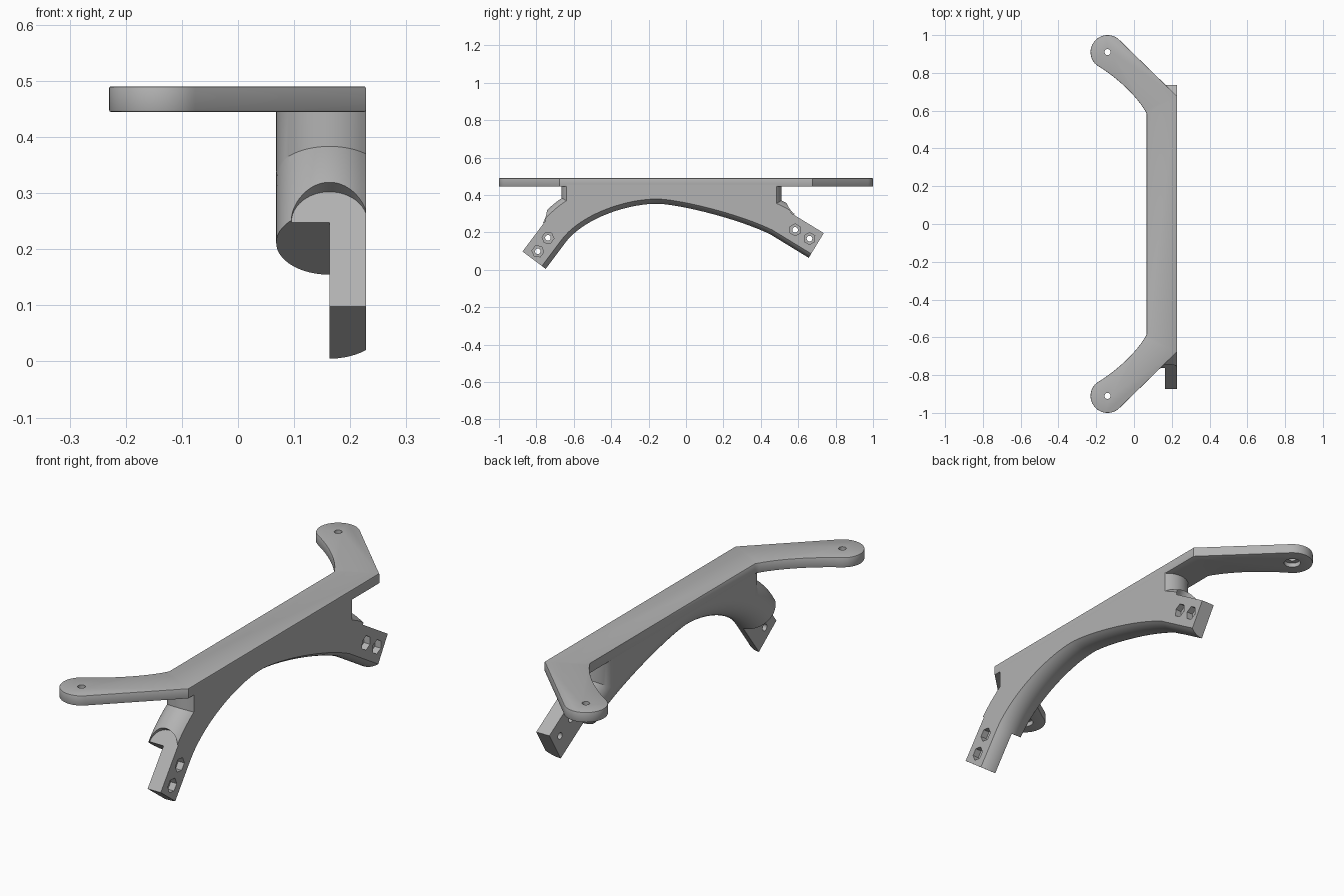
import bpy, bmesh
from math import pi, sin, cos, acos
from mathutils import Vector, Matrix
from mathutils.geometry import interpolate_bezier

old = bpy.data.objects.get("Cube")
if old:
    bpy.data.objects.remove(old, do_unlink=True)

MID, R, FLAT = 0.163, 0.095, 0.065      # tube centre x, radius, flat side offset
BOTTOM, TOP = 0.445, 0.49               # top plate heights
CUT = acos(FLAT / R)                    # angle where the flat side starts

grey = bpy.data.materials.new("matte_grey")
grey.use_nodes = True
colour = (0.45, 0.45, 0.45, 1)
grey.diffuse_color = colour
grey.node_tree.nodes["Principled BSDF"].inputs["Base Color"].default_value = colour


def finish(bm, name):
    bmesh.ops.recalc_face_normals(bm, faces=bm.faces)
    mesh = bpy.data.meshes.new(name)
    bm.to_mesh(mesh)
    bm.free()
    mesh.materials.append(grey)
    ob = bpy.data.objects.new(name, mesh)
    bpy.context.collection.objects.link(ob)
    return ob


def prism(name, points, offset):
    bm = bmesh.new()
    face = bm.faces.new([bm.verts.new(p) for p in points])
    out = bmesh.ops.extrude_face_region(bm, geom=[face])
    bmesh.ops.translate(bm, vec=offset, verts=[v for v in out["geom"] if isinstance(v, bmesh.types.BMVert)])
    return finish(bm, name)


def block(low, high, frame=Matrix()):
    low, high = Vector(low), Vector(high)
    bm = bmesh.new()
    bmesh.ops.create_cube(bm, size=1, matrix=frame @ Matrix.Translation((low + high) / 2) @ Matrix.Diagonal((*(high - low), 1)))
    return finish(bm, "cutter")


def rod(centre, radius, depth, sides, frame=Matrix(), turn=Matrix()):
    bm = bmesh.new()
    bmesh.ops.create_cone(bm, cap_ends=True, segments=sides, radius1=radius, radius2=radius,
                          depth=depth, matrix=frame @ Matrix.Translation(centre) @ turn)
    return finish(bm, "cutter")


def apply_modifiers(ob):
    bpy.context.view_layer.update()
    graph = bpy.context.evaluated_depsgraph_get()
    mesh = bpy.data.meshes.new_from_object(ob.evaluated_get(graph))
    ob.modifiers.clear()
    ob.data = mesh


def combine(ob, other, operation):
    mod = ob.modifiers.new("combine", "BOOLEAN")
    mod.operation, mod.solver, mod.object = operation, "EXACT", other
    apply_modifiers(ob)
    bpy.data.objects.remove(other, do_unlink=True)


def smooth(ob):
    bpy.ops.object.select_all(action="DESELECT")
    ob.select_set(True)
    bpy.context.view_layer.objects.active = ob
    bpy.ops.object.shade_smooth_by_angle(angle=0.5)


# Arch underside path in (y, z)
def bezier(*p):
    return interpolate_bezier(*[Vector(q) for q in p], 20)


front_end, back_end = Vector((-0.75, 0.005)), Vector((0.656, 0.064))
path = [front_end]
path += [p.to_2d() for p in bezier((-0.645, 0.145), (-0.55, 0.272), (-0.32, 0.353), (-0.155, 0.353))]
path += [p.to_2d() for p in bezier((-0.155, 0.353), (-0.06, 0.353), (0.25, 0.285), (0.45, 0.19))][1:]
path.append(back_end)
normals = []
for i in range(len(path)):
    t = (path[min(i + 1, len(path) - 1)] - path[max(i - 1, 0)]).normalized()
    normals.append(Vector((-t.y, t.x)))

# Swept tube with one flat side
bm = bmesh.new()
angles = [CUT + (2 * pi - 2 * CUT) * k / 40 for k in range(41)]
rings = []
for p, n in zip(path, normals):
    c = p + n * R
    rings.append([bm.verts.new((MID + R * cos(a), *(c + n * R * sin(a)))) for a in angles])
for a, b in zip(rings, rings[1:]):
    for k in range(len(a)):
        j = (k + 1) % len(a)
        bm.faces.new((a[k], a[j], b[j], b[k]))
bm.faces.new(rings[0])
bm.faces.new(rings[-1])
arch = finish(bm, "arch_body")

# Wall between the arch and the plate, with rounded column ends
centre = [p + n * R for p, n in zip(path, normals)]
side = [(0, *c) for c in centre] + [(0, centre[-1].x, 0.6), (0, centre[0].x, 0.6)]
wall = prism("wall", side, (0.4, 0, 0))
sweep = pi - CUT
front_arc = [pi + sweep * k / 20 for k in range(21)]
outline = [(MID + R * cos(a), -0.57 + R * sin(a), -0.1) for a in front_arc]
outline += [(MID + R * cos(a), 0.415 - R * sin(a), -0.1) for a in reversed(front_arc)]
combine(wall, prism("cutter", outline, (0, 0, 0.9)), "INTERSECT")
combine(arch, wall, "UNION")
combine(arch, block((-1, -2, BOTTOM + 0.012), (1, 2, 1)), "DIFFERENCE")

# Half-lap joint, rounded pocket and bolt holes at each end
sideways = Matrix.Rotation(pi / 2, 4, "Y")
for end, n, inward in ((front_end, normals[0], 1), (back_end, normals[-1], -1)):
    u = Vector((n.y, -n.x)) * inward
    frame = Matrix(((1, 0, 0, MID), (0, u.x, n.x, end.x), (0, u.y, n.y, end.y), (0, 0, 0, 1)))
    combine(arch, block((-0.3, -0.1, -0.1), (0, 0.1875, 0.4), frame), "DIFFERENCE")
    combine(arch, block((-0.2, -0.1, 0.155), (0.2, 0.1875, 0.3), frame), "DIFFERENCE")
    combine(arch, rod((0, 0.1875, 0.2275), 0.068, 0.145, 48, frame), "DIFFERENCE")
    for s in (0.05, 0.14):
        combine(arch, rod((0, s, 0.09), 0.015, 0.4, 24, frame, sideways), "DIFFERENCE")
        combine(arch, rod((FLAT, s, 0.09), 0.032, 0.06, 6, frame, sideways), "DIFFERENCE")
smooth(arch)

# Top plate with two angled ears
hole = Vector((-0.14, 0.91))
ear = [Vector((0.228, 0.677))]
ear += [hole + 0.09 * Vector((cos(a), sin(a))) for a in [pi / 4 + pi * 0.98 * k / 24 for k in range(25)]]
ear += [p.to_2d() for p in bezier((-0.19, 0.836), (-0.11, 0.788), (0.01, 0.69), (0.067, 0.585))]
plate_outline = [(p.x, p.y, BOTTOM) for p in ear] + [(p.x, -p.y, BOTTOM) for p in reversed(ear)]
plate = prism("top_plate", plate_outline, (0, 0, TOP - BOTTOM))
bevel = plate.modifiers.new("edge", "BEVEL")
bevel.width, bevel.segments, bevel.angle_limit = 0.003, 2, 1.2
apply_modifiers(plate)
for y in (-hole.y, hole.y):
    combine(plate, rod((hole.x, y, TOP), 0.016, 0.3, 24), "DIFFERENCE")
    combine(plate, rod((hole.x, y, BOTTOM), 0.036, 0.04, 32), "DIFFERENCE")
smooth(plate)
